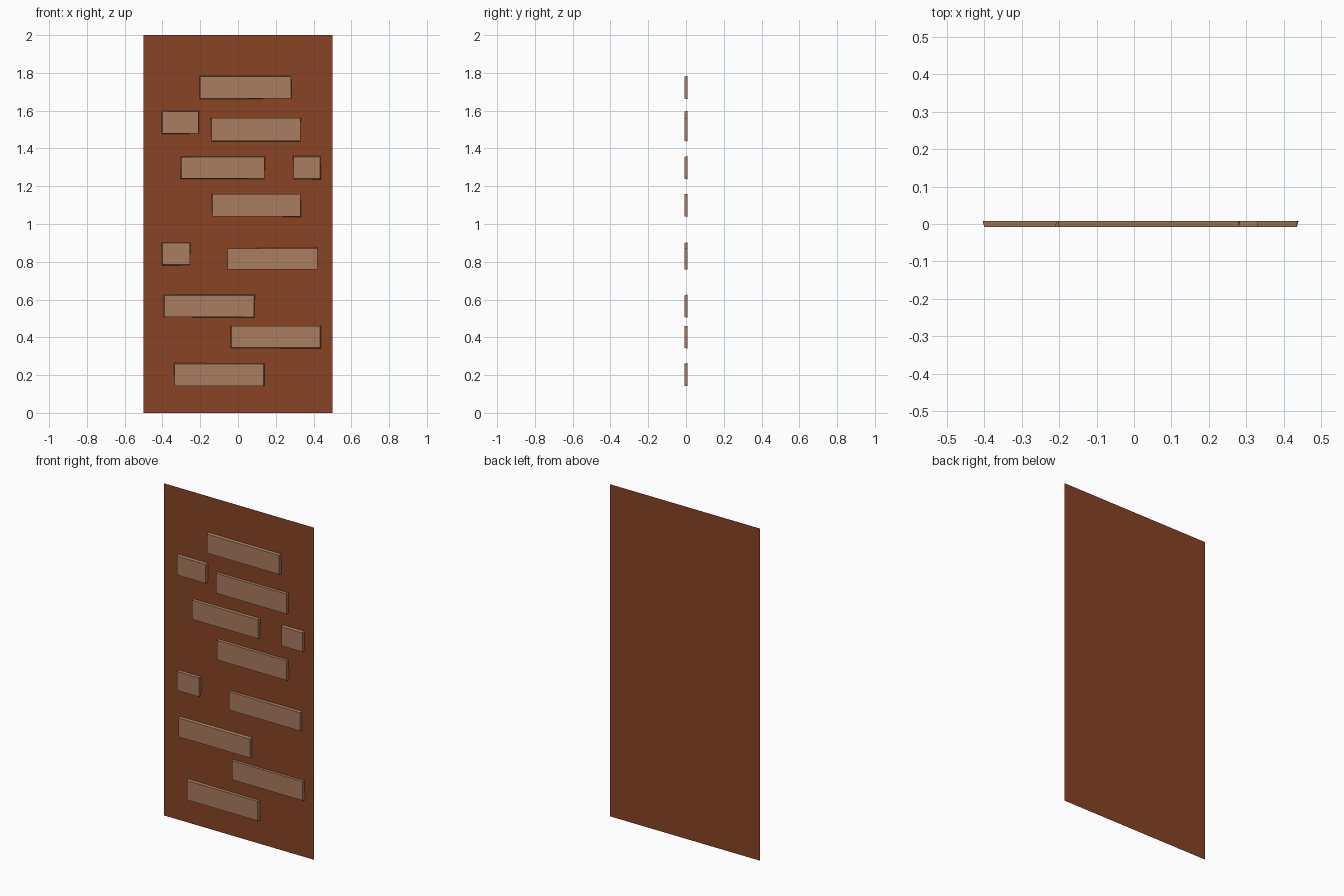
import bpy, bmesh, random

if "Cube" in bpy.data.objects:
    bpy.data.objects.remove(bpy.data.objects["Cube"])

random.seed(4)
FRONT_Y, BACK_Y = -0.008, 0.008


def material(name, rgb):
    m = bpy.data.materials.new(name)
    m.diffuse_color = (*rgb, 1)
    m.use_nodes = True
    m.node_tree.nodes["Principled BSDF"].inputs["Base Color"].default_value = m.diffuse_color
    return m


def make_object(name, bm, mat):
    mesh = bpy.data.meshes.new(name)
    bm.to_mesh(mesh)
    bm.free()
    mesh.materials.append(mat)
    obj = bpy.data.objects.new(name, mesh)
    bpy.context.collection.objects.link(obj)
    return obj


def rect(bm, x0, x1, z0, z1, y, flare=0.0):
    """Corners counter-clockwise seen from the front, each pushed out a little."""
    def r():
        return random.uniform(0, flare)
    return [bm.verts.new(c) for c in (
        (x0 - r(), y, z0 - r()), (x1 + r(), y, z0 - r()),
        (x1 + r(), y, z1 + r()), (x0 - r(), y, z1 + r()))]


brown = material("red brown", (0.245, 0.056, 0.018))
tan = material("light tan", (0.395, 0.205, 0.113))

# Wall panel: a single thin sheet behind the bricks
bm = bmesh.new()
bm.faces.new(rect(bm, -0.5, 0.5, 0, 2, BACK_Y))
make_object("wall_panel", bm, brown)

# Raised bricks: x0, x1, z0, z1 of each front face
BRICKS = [
    (-0.20, 0.28, 1.665, 1.78), (-0.40, -0.21, 1.48, 1.595),
    (-0.14, 0.33, 1.44, 1.56), (-0.30, 0.14, 1.24, 1.355),
    (0.295, 0.435, 1.24, 1.355), (-0.135, 0.33, 1.04, 1.158),
    (-0.40, -0.255, 0.785, 0.90), (-0.055, 0.42, 0.76, 0.87),
    (-0.39, 0.085, 0.508, 0.622), (-0.035, 0.435, 0.345, 0.46),
    (-0.335, 0.135, 0.143, 0.26),
]
for i, b in enumerate(BRICKS, 1):
    bm = bmesh.new()
    front = rect(bm, *b, FRONT_Y)
    back = rect(bm, *b, BACK_Y, 0.005)   # slightly uneven base, open at the panel
    bm.faces.new(front)
    for k in range(4):
        n = (k + 1) % 4
        bm.faces.new((front[n], front[k], back[k], back[n]))
    make_object(f"brick_{i:02d}", bm, tan)
